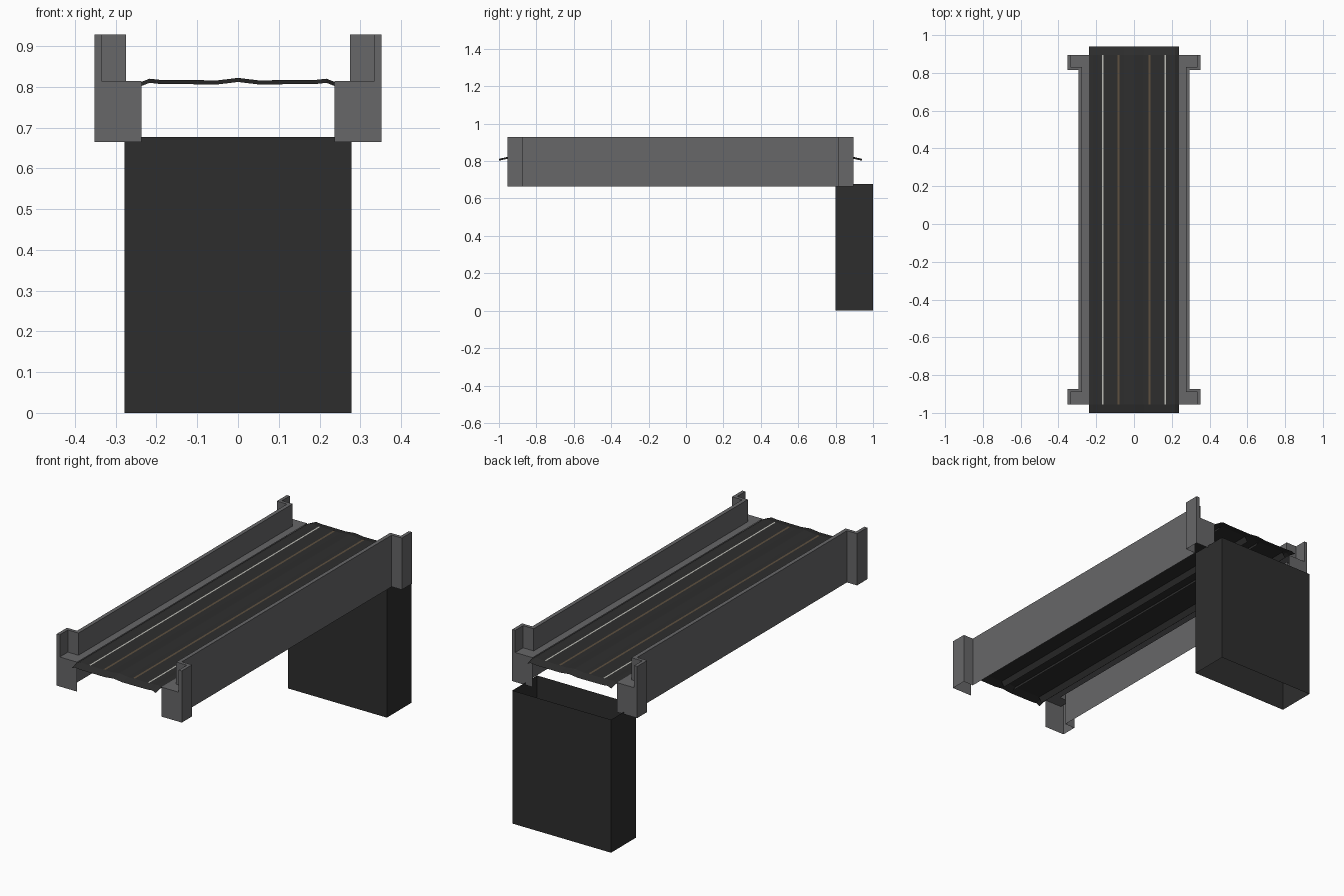
import bpy, bmesh

if "Cube" in bpy.data.objects:
    bpy.data.objects.remove(bpy.data.objects["Cube"])


def material(name, rgb):
    m = bpy.data.materials.new(name)
    m.diffuse_color = (*rgb, 1)
    m.use_nodes = True
    m.node_tree.nodes["Principled BSDF"].inputs["Base Color"].default_value = m.diffuse_color
    return m


CONCRETE = material("grey_concrete", (0.135, 0.135, 0.14))
ASPHALT = material("dark_asphalt", (0.027, 0.027, 0.027))
WHITE = material("pale_paint", (0.5, 0.5, 0.46))
BROWN = material("tan_paint", (0.11, 0.08, 0.05))


def build(name, faces, mat, mirror=False, recalc=False):
    """Make an object from a list of polygons, welding shared corners."""
    bm = bmesh.new()
    for f in faces:
        bm.faces.new([bm.verts.new(p) for p in f])
    bmesh.ops.remove_doubles(bm, verts=bm.verts, dist=1e-5)
    if recalc:
        bmesh.ops.recalc_face_normals(bm, faces=bm.faces)
    me = bpy.data.meshes.new(name)
    bm.to_mesh(me)
    bm.free()
    me.materials.append(mat)
    ob = bpy.data.objects.new(name, me)
    bpy.context.collection.objects.link(ob)
    if mirror:
        ob.modifiers.new("mirror", 'MIRROR').use_mirror_merge = False
    return ob


def wall(path, z0, z1):
    """Vertical faces along a plan path."""
    return [[(*a, z0), (*b, z0), (*b, z1), (*a, z1)]
            for a, b in zip(path, path[1:])]


# support pier: open-ended tube
px, py0, py1 = 0.278, 0.80, 1.0
ring = [(-px, py0), (px, py0), (px, py1), (-px, py1), (-px, py0)]
build("support_pier", wall(ring, 0, 0.677), ASPHALT)

# side girders with parapet, jogging outward at both ends
Y0, Y1 = -0.955, 0.895
ZB, ZL, ZT = 0.665, 0.815, 0.928
outer = [(0.352, Y0), (0.352, -0.873), (0.295, -0.873),
         (0.295, 0.815), (0.352, 0.815), (0.352, Y1)]
inner = [(0.335, Y0), (0.335, -0.89), (0.275, -0.89),
         (0.275, 0.832), (0.335, 0.832), (0.335, Y1)]
faces = wall(outer, ZB, ZT) + wall(inner[::-1], ZL, ZT)
for i in range(5):                                   # parapet top
    faces.append([(*p, ZT) for p in (outer[i], outer[i + 1], inner[i + 1], inner[i])])
faces.append([(*p, ZL) for p in inner[::-1] + [(0.237, Y0), (0.237, Y1)]])  # ledge
for y in (Y0, Y1):                                   # end plates
    faces.append([(x, y, z) for x, z in ((0.237, ZB), (0.352, ZB), (0.352, ZT),
                                         (0.335, ZT), (0.335, ZL), (0.237, ZL))])
build("side_girders", faces, CONCRETE, mirror=True, recalc=True)

# road deck: crowned sheet whose ends dip slightly
half = [(0.237, 0.812), (0.217, 0.820), (0.19, 0.817), (0.05, 0.816)]
prof = [(-x, z) for x, z in half] + [(0, 0.822)] + half[::-1]
rows = [(-1.0, 0.010), (Y0, 0), (Y1, 0), (0.94, 0.010)]
faces = []
for (ya, da), (yb, db) in zip(rows, rows[1:]):
    for (xa, za), (xb, zb) in zip(prof, prof[1:]):
        faces.append([(xa, ya, za - da), (xb, ya, zb - da),
                      (xb, yb, zb - db), (xa, yb, za - db)])
build("road_deck", faces, ASPHALT)

# slanted ribs under the deck
faces = []
for xt, xb in ((0.195, 0.212), (0.043, 0.028)):
    faces.append([(xt, Y0, 0.816), (xt, Y1, 0.816), (xb, Y1, 0.79), (xb, Y0, 0.79)])
build("deck_ribs", faces, ASPHALT, mirror=True)


# painted lane lines
def stripe(name, x, w, z, mat):
    a, b = x - w / 2, x + w / 2
    build(name, [[(a, Y0, z), (b, Y0, z), (b, Y1, z), (a, Y1, z)]], mat, mirror=True)


stripe("edge_lines", 0.165, 0.008, 0.8185, WHITE)
stripe("lane_lines", 0.083, 0.011, 0.8185, BROWN)
